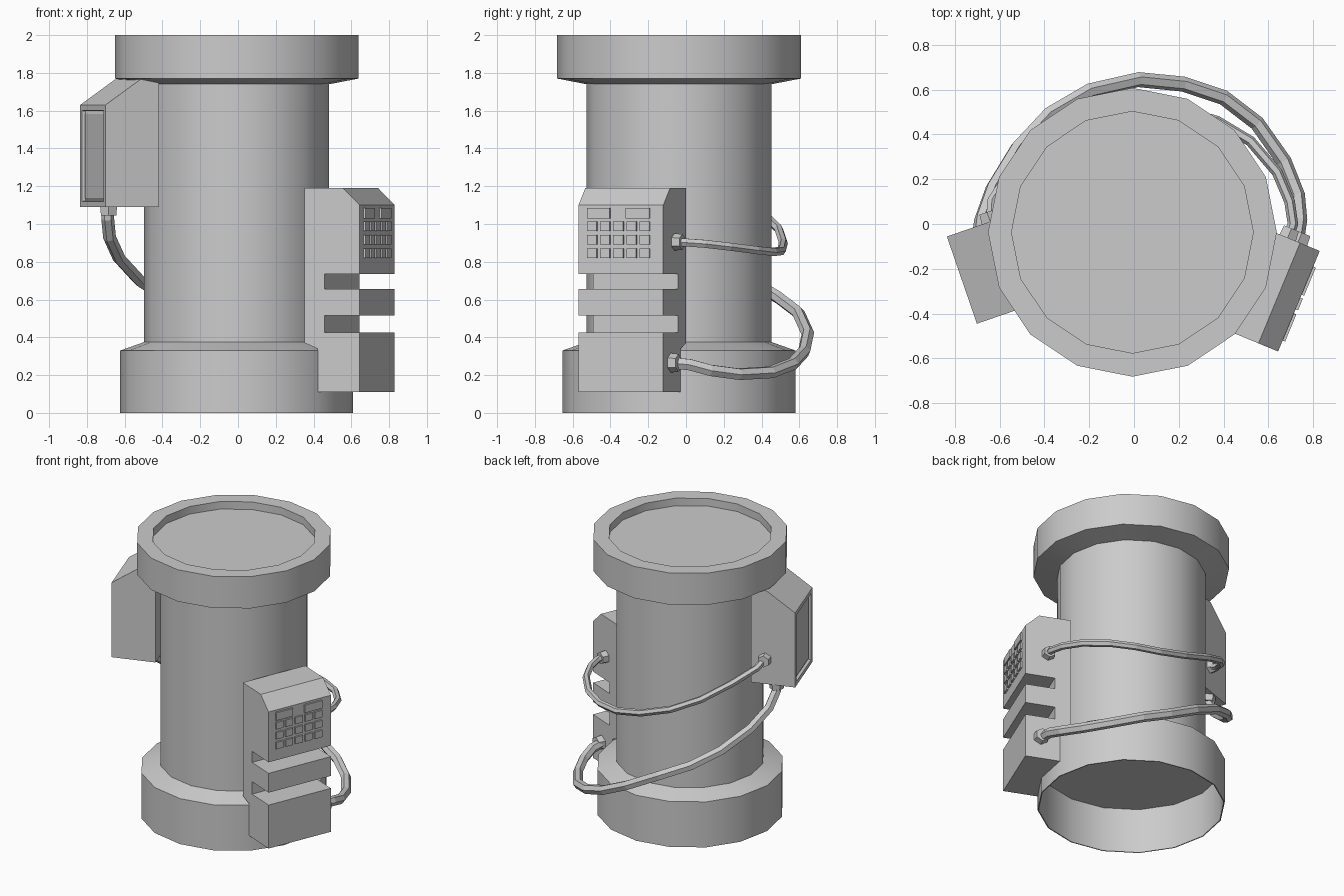
import bpy, bmesh, math
from mathutils import Matrix, Vector

if "Cube" in bpy.data.objects:
    bpy.data.objects.remove(bpy.data.objects["Cube"])

CX, CY = -0.007, -0.037
grey = bpy.data.materials.new("plain_grey")
grey.diffuse_color = (0.6, 0.6, 0.6, 1)
grey.use_nodes = True
grey.node_tree.nodes["Principled BSDF"].inputs["Base Color"].default_value = grey.diffuse_color


def finish(bm, name, matrix=None, smooth=False):
    bmesh.ops.recalc_face_normals(bm, faces=bm.faces)
    me = bpy.data.meshes.new(name)
    bm.to_mesh(me)
    bm.free()
    me.materials.append(grey)
    ob = bpy.data.objects.new(name, me)
    bpy.context.collection.objects.link(ob)
    if matrix is not None:
        me.transform(matrix)
    if smooth:
        bpy.ops.object.select_all(action='DESELECT')
        ob.select_set(True)
        bpy.context.view_layer.objects.active = ob
        bpy.ops.object.shade_smooth_by_angle(angle=math.radians(30))
    return ob


def lathe(name, profile, sides=16):
    bm = bmesh.new()
    vs = [bm.verts.new((r, 0, z)) for r, z in profile]
    es = [bm.edges.new(p) for p in zip(vs, vs[1:])]
    bmesh.ops.spin(bm, geom=vs + es, cent=(0, 0, 0), axis=(0, 0, 1),
                   angle=math.tau, steps=sides, use_duplicate=False)
    bmesh.ops.remove_doubles(bm, verts=bm.verts, dist=1e-4)
    return finish(bm, name, Matrix.Translation((CX, CY, 0)), smooth=True)


def frame(angle):
    """Local x = outward, y = sideways, z = up, around the tank axis."""
    return Matrix.Translation((CX, CY, 0)) @ Matrix.Rotation(math.radians(angle), 4, 'Z')


def extruded(profile, t0, t1):
    """Solid from an (outward, z) profile, swept sideways."""
    bm = bmesh.new()
    f = bm.faces.new([bm.verts.new((n, t0, z)) for n, z in profile])
    r = bmesh.ops.extrude_face_region(bm, geom=[f])
    new = [v for v in r["geom"] if isinstance(v, bmesh.types.BMVert)]
    bmesh.ops.translate(bm, verts=new, vec=(0, t1 - t0, 0))
    bmesh.ops.recalc_face_normals(bm, faces=bm.faces)
    return bm


def add_box(bm, n0, n1, t0, t1, z0, z1):
    m = Matrix.Translation(((n0 + n1) / 2, (t0 + t1) / 2, (z0 + z1) / 2))
    bmesh.ops.create_cube(bm, size=1, matrix=m @ Matrix.Diagonal((n1 - n0, t1 - t0, z1 - z0, 1)))


# Tank: recessed lid, collar, body and hollow foot ring
lathe("tank", [(0, 1.945), (0.54, 1.945), (0.54, 2), (0.645, 2), (0.645, 1.77),
               (0.49, 1.74), (0.49, 0.375), (0.617, 0.33), (0.617, 0),
               (0.61, 0), (0.61, 0.325), (0, 0.325)])

# Control cabinet with two slots across its front
R = frame(-22.5)
cab = [(0.49, 1.19), (0.71, 1.19), (0.805, 1.10)]
for lo, hi in ((0.655, 0.735), (0.425, 0.515)):
    cab += [(0.805, hi), (0.603, hi), (0.603, lo), (0.805, lo)]
cab += [(0.805, 0.11), (0.565, 0.11), (0.565, 0.34), (0.49, 0.37)]
finish(extruded(cab, -0.243, 0.243), "control_cabinet", R)

# Keypad: two displays above three rows of five buttons
bm = bmesh.new()
for t0, t1 in ((-0.19, -0.06), (0.032, 0.168)):
    add_box(bm, 0.80, 0.817, t0, t1, 1.028, 1.085)
for row in range(3):
    for col in range(5):
        t, z = -0.19 + col * 0.0755, 0.82 + row * 0.072
        add_box(bm, 0.80, 0.817, t, t + 0.056, z, z + 0.05)
finish(bm, "keypad", R)

# Junction box with a recessed door
L = frame(199)
bm = extruded([(0.49, 1.765), (0.595, 1.765), (0.79, 1.63), (0.79, 1.09), (0.49, 1.09)],
              -0.252, 0.16)
door = max(bm.faces, key=lambda f: f.calc_center_median().x)
bmesh.ops.inset_region(bm, faces=[door], thickness=0.042, depth=0)
bmesh.ops.inset_region(bm, faces=[door], thickness=0.004, depth=-0.02)
bmesh.ops.inset_region(bm, faces=[door], thickness=0.022, depth=0.008)
finish(bm, "junction_box", L)

bm = bmesh.new()
add_box(bm, 0.50, 0.575, 0.157, 0.166, 1.635, 1.69)
finish(bm, "junction_box_label_plate", L)


def cable(name, pts, radius):
    cu = bpy.data.curves.new(name, 'CURVE')
    cu.dimensions = '3D'
    cu.bevel_depth = radius
    cu.bevel_resolution = 1
    sp = cu.splines.new('POLY')
    sp.points.add(len(pts) - 1)
    for p, co in zip(sp.points, pts):
        p.co = (*co, 1)
    cu.materials.append(grey)
    ob = bpy.data.objects.new(name, cu)
    bpy.context.collection.objects.link(ob)
    bpy.ops.object.select_all(action='DESELECT')
    ob.select_set(True)
    bpy.context.view_layer.objects.active = ob
    bpy.ops.object.convert(target='MESH')
    bpy.ops.object.shade_flat()


def connector(name, pos, direction, radius=0.046, length=0.05):
    """Hexagonal nut standing on a surface at pos."""
    bm = bmesh.new()
    bmesh.ops.create_cone(bm, cap_ends=True, segments=6, radius1=radius,
                          radius2=radius * 0.9, depth=length)
    d = Vector(direction).normalized()
    rot = d.to_track_quat('Z', 'Y').to_matrix().to_4x4()
    finish(bm, name, Matrix.Translation(Vector(pos) + d * (length / 2 - 0.005)) @ rot)


# Two cables round the back, each with a nut at both ends
upper = [(0.685, -0.065, 0.905), (0.71, 0.0, 0.902), (0.695, 0.1, 0.895), (0.64, 0.23, 0.88),
         (0.52, 0.37, 0.862), (0.37, 0.46, 0.852), (0.2, 0.505, 0.858), (0.0, 0.515, 0.9),
         (-0.22, 0.49, 0.975), (-0.4, 0.4, 1.06), (-0.54, 0.25, 1.155), (-0.635, 0.1, 1.235),
         (-0.64, 0.01, 1.27)]
lower = [(0.725, -0.08, 0.265), (0.74, 0.02, 0.255), (0.73, 0.13, 0.225), (0.67, 0.28, 0.205),
         (0.55, 0.45, 0.215), (0.4, 0.565, 0.26), (0.22, 0.625, 0.325), (0.02, 0.645, 0.42),
         (-0.2, 0.595, 0.53), (-0.38, 0.49, 0.61), (-0.52, 0.34, 0.7), (-0.63, 0.16, 0.82),
         (-0.68, 0.02, 0.93), (-0.69, -0.05, 1.03), (-0.69, -0.06, 1.1)]
cable("upper_cable", upper, 0.024)
cable("lower_cable", lower, 0.034)

side_r = R.to_3x3() @ Vector((0, 1, 0))
side_l = L.to_3x3() @ Vector((0, -1, 0))
connector("upper_cable_nut_right", R @ Vector((0.65, 0.243, 0.905)), side_r)
connector("lower_cable_nut_right", R @ Vector((0.70, 0.243, 0.265)), side_r, 0.052)
connector("upper_cable_nut_left", L @ Vector((0.585, -0.252, 1.27)), side_l)
connector("lower_cable_nut_left", (-0.685, -0.06, 1.09), (0, 0, -1), 0.052)
